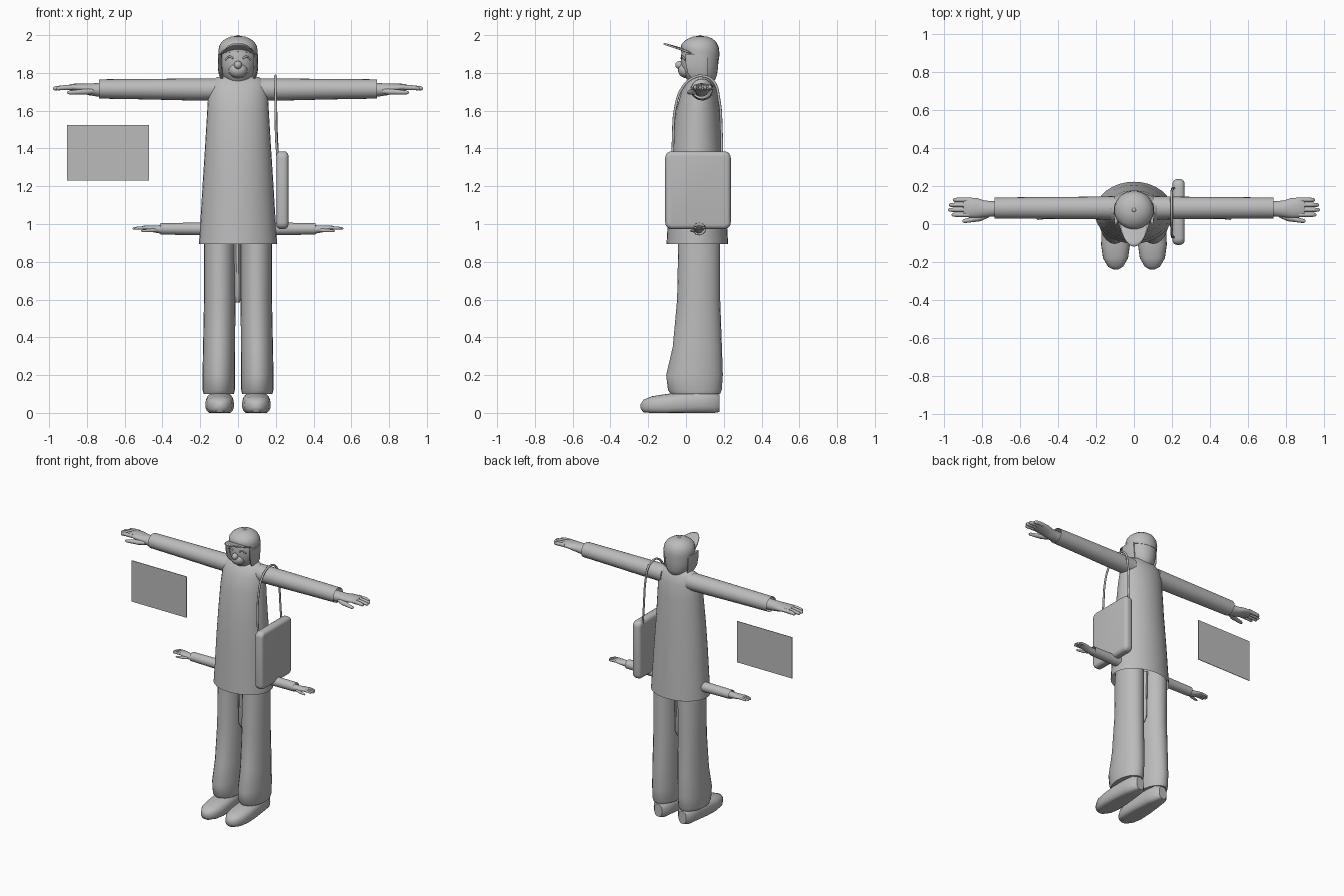
import bpy, bmesh, math
from mathutils import Vector

if "Cube" in bpy.data.objects:
    bpy.data.objects.remove(bpy.data.objects["Cube"])

grey = bpy.data.materials.new("plain_grey")
grey.diffuse_color = (0.5, 0.5, 0.5, 1)
grey.use_nodes = True
grey.node_tree.nodes["Principled BSDF"].inputs["Base Color"].default_value = grey.diffuse_color


def finish(name, bm, angle=45):
    bmesh.ops.recalc_face_normals(bm, faces=bm.faces)
    me = bpy.data.meshes.new(name)
    bm.to_mesh(me)
    bm.free()
    ob = bpy.data.objects.new(name, me)
    bpy.context.collection.objects.link(ob)
    me.materials.append(grey)
    bpy.ops.object.select_all(action='DESELECT')
    ob.select_set(True)
    bpy.context.view_layer.objects.active = ob
    bpy.ops.object.shade_smooth_by_angle(angle=math.radians(angle))
    return ob


def loft(name, axis, rings, fn=None, n=24, caps=(True, True), power=1.0):
    """Elliptical rings (position, centre b, centre c, radius b, radius c) skinned along an axis."""
    bm = bmesh.new()
    b, c = [i for i in range(3) if i != axis]
    rows = []
    for p, cb, cc, rb, rc in rings:
        row = []
        for k in range(n):
            t = 2 * math.pi * k / n
            co = Vector((0, 0, 0))
            co[axis] = p
            co[b] = cb + rb * math.copysign(abs(math.cos(t)) ** power, math.cos(t))
            co[c] = cc + rc * math.copysign(abs(math.sin(t)) ** power, math.sin(t))
            row.append(bm.verts.new(fn(co) if fn else co))
        rows.append(row)
    for r0, r1 in zip(rows, rows[1:]):
        for k in range(n):
            bm.faces.new((r0[k], r0[(k + 1) % n], r1[(k + 1) % n], r1[k]))
    if caps[0]:
        bm.faces.new(rows[0][::-1])
    if caps[1]:
        bm.faces.new(rows[-1])
    return finish(name, bm)


def ball(name, centre, radii):
    bm = bmesh.new()
    bmesh.ops.create_uvsphere(bm, u_segments=20, v_segments=12, radius=1)
    for v in bm.verts:
        v.co = Vector([centre[i] + radii[i] * v.co[i] for i in range(3)])
    return finish(name, bm, 60)


def tube(name, pts, r):
    cu = bpy.data.curves.new(name, 'CURVE')
    cu.dimensions = '3D'
    cu.bevel_depth = r
    cu.bevel_resolution = 2
    cu.use_fill_caps = True
    sp = cu.splines.new('BEZIER')
    sp.bezier_points.add(len(pts) - 1)
    for bp, p in zip(sp.bezier_points, pts):
        bp.co = p
        bp.handle_left_type = bp.handle_right_type = 'AUTO'
    cu.resolution_u = 8
    ob = bpy.data.objects.new(name, cu)
    bpy.context.collection.objects.link(ob)
    cu.materials.append(grey)


# Long coat, open at the hem
loft("coat", 2, [(.895, 0, .06, .207, .163), (1.0, 0, .06, .2, .157), (1.2, 0, .058, .188, .148),
                 (1.4, 0, .057, .175, .133), (1.6, 0, .062, .163, .115), (1.7, 0, .07, .157, .095),
                 (1.75, 0, .076, .145, .072), (1.775, 0, .08, .115, .05), (1.79, 0, .08, .06, .04)],
     n=32, caps=(False, True))


def arm(label, side, s, origin):
    """Sleeve and hand; s scales the arm about the shoulder line."""
    def place(co):
        return Vector((side * (origin[0] + s * co.x), origin[1] + s * (co.y - .085), origin[2] + s * (co.z - 1.715)))
    loft(label + "_sleeve", 0, [(.1, .085, 1.712, .062, .058), (.25, .085, 1.712, .059, .058),
                                (.5, .085, 1.714, .057, .054), (.735, .085, 1.715, .055, .051)],
         place, caps=(True, False))
    loft(label + "_hand", 0, [(.6, .08, 1.71, .036, .036), (.74, .08, 1.71, .04, .036),
                              (.79, .08, 1.713, .044, .031), (.83, .085, 1.72, .052, .024),
                              (.88, .088, 1.724, .052, .018), (.9, .088, 1.724, .046, .012)], place)
    for i, tip in enumerate((.962, .98, .976, .955)):
        y = .049 + i * .026
        loft(f"{label}_finger_{i + 1}", 0, [(.87, y, 1.724, .012, .014), (.93, y, 1.722, .012, .013),
                                            (tip - .008, y, 1.718, .010, .011), (tip, y, 1.717, .004, .004)],
             place, n=10)
    loft(label + "_thumb", 0, [(.765, .055, 1.703, .02, .016), (.81, .035, 1.7, .02, .016),
                               (.86, .022, 1.698, .013, .013), (.895, .016, 1.696, .011, .01),
                               (.905, .016, 1.696, .004, .004)], place, n=10)


for word, side in (("left", 1), ("right", -1)):
    arm(word + "_upper_arm", side, 1.0, (0, .085, 1.715))
    arm(word + "_lower_arm", side, .6, (-.03, .07, .975))

    def mirror(co, side=side):
        return Vector((co.x * side, co.y, co.z))
    # Flared trouser leg
    loft(word + "_trouser_leg", 2, [(.1, .102, .05, .08, .13), (.12, .102, .047, .085, .142),
                                    (.2, .102, .045, .086, .15), (.35, .1, .06, .085, .13),
                                    (.6, .097, .067, .083, .114), (.9, .097, .07, .083, .111),
                                    (1.05, .09, .07, .08, .105)], mirror)
    # Shoe, flat on the sole
    def shoe(co, side=side):
        return Vector((co.x * side, co.y, max(co.z, 0)))
    loft(word + "_shoe", 1, [(-.24, .097, .035, .012, .012), (-.225, .097, .036, .04, .034),
                             (-.18, .097, .04, .066, .048), (-.11, .097, .043, .076, .056),
                             (-.02, .097, .05, .074, .062), (.08, .096, .055, .066, .062),
                             (.15, .096, .055, .055, .06), (.178, .096, .05, .03, .045)], shoe, power=.8)
    # Brow and hair lock beside the face
    tube(word + "_brow", [(side * .025, -.022, 1.877), (side * .045, -.02, 1.886), (side * .067, -.005, 1.87)], .005)
    loft(word + "_side_hair", 2, [(1.77, .085, .07, .008, .04), (1.8, .092, .062, .012, .055),
                                  (1.86, .095, .055, .012, .06), (1.9, .095, .055, .01, .06)], mirror, n=14)

# Seat flap between the legs
loft("trouser_gusset", 2, [(.585, -.002, .07, .012, .03), (.62, -.003, .07, .022, .05),
                           (.8, -.004, .07, .024, .055), (.95, -.004, .07, .024, .06)], n=14)

# Head and face
loft("head", 2, [(1.74, 0, .08, .055, .055), (1.77, 0, .08, .07, .078), (1.79, 0, .076, .084, .088),
                 (1.83, 0, .072, .093, .098), (1.88, 0, .072, .098, .1), (1.92, 0, .075, .095, .096)], n=28)
ball("muzzle", (0, .0, 1.815), (.05, .042, .042))
ball("nose", (0, -.033, 1.842), (.021, .024, .022))


# Cap dome, tilted down at the back of the rim
def tilt(co):
    k = max(0, min(1, (1.97 - co.z) / .07))
    return Vector((co.x, co.y, co.z - k * .22 * (co.y - .075)))


loft("cap_dome", 2, [(1.89, 0, .075, .102, .1), (1.92, 0, .075, .104, .102), (1.945, 0, .075, .099, .098),
                     (1.967, 0, .075, .084, .084), (1.982, 0, .075, .063, .063), (1.992, 0, .075, .038, .038),
                     (1.995, 0, .075, .012, .012)], tilt, n=28)
ball("cap_button", (0, .075, 1.994), (.011, .011, .006))

# Curved cap brim
bm = bmesh.new()
rows = []
for j in range(7):
    t = j / 6
    row = []
    for i in range(17):
        a = math.pi * i / 16
        x = -math.cos(a) * (.098 - .018 * t)
        y = .065 - math.sin(a) * (.075 + .108 * t)
        z = 1.925 + .03 * t * math.sin(a) - .025 * (x / .09) ** 2
        row.append(bm.verts.new((x, y, z)))
    rows.append(row)
for r0, r1 in zip(rows, rows[1:]):
    for i in range(16):
        bm.faces.new((r0[i], r0[i + 1], r1[i + 1], r1[i]))
brim = finish("cap_brim", bm)
mod = brim.modifiers.new("thickness", 'SOLIDIFY')
mod.thickness = .009
mod.offset = 0


def box(name, lo, hi, corner=0, edge=0):
    bm = bmesh.new()
    bmesh.ops.create_cube(bm, size=1)
    for v in bm.verts:
        v.co = Vector([(lo[i] + hi[i]) / 2 + v.co[i] * (hi[i] - lo[i]) for i in range(3)])
    if corner:
        along = [e for e in bm.edges if abs(e.verts[0].co.x - e.verts[1].co.x) > 1e-4]
        bmesh.ops.bevel(bm, geom=along, offset=corner, segments=5, affect='EDGES', profile=.5)
        rim = [e for e in bm.edges if abs(e.verts[0].co.x - e.verts[1].co.x) < 1e-4]
        bmesh.ops.bevel(bm, geom=rim, offset=edge, segments=4, affect='EDGES', profile=.5)
    return finish(name, bm, 40)


# Shoulder bag with strap
box("bag", (.203, -.11, .973), (.267, .237, 1.385), .035, .024)
tube("bag_strap", [(.212, -.07, 1.33), (.203, -.068, 1.45), (.2, -.055, 1.62), (.198, -.02, 1.72),
                   (.198, .04, 1.775), (.198, .09, 1.783), (.198, .145, 1.755), (.2, .175, 1.66),
                   (.203, .187, 1.5), (.212, .19, 1.33)], .007)

# Thin floating board
box("board", (-.905, .087, 1.23), (-.47, .091, 1.525))
